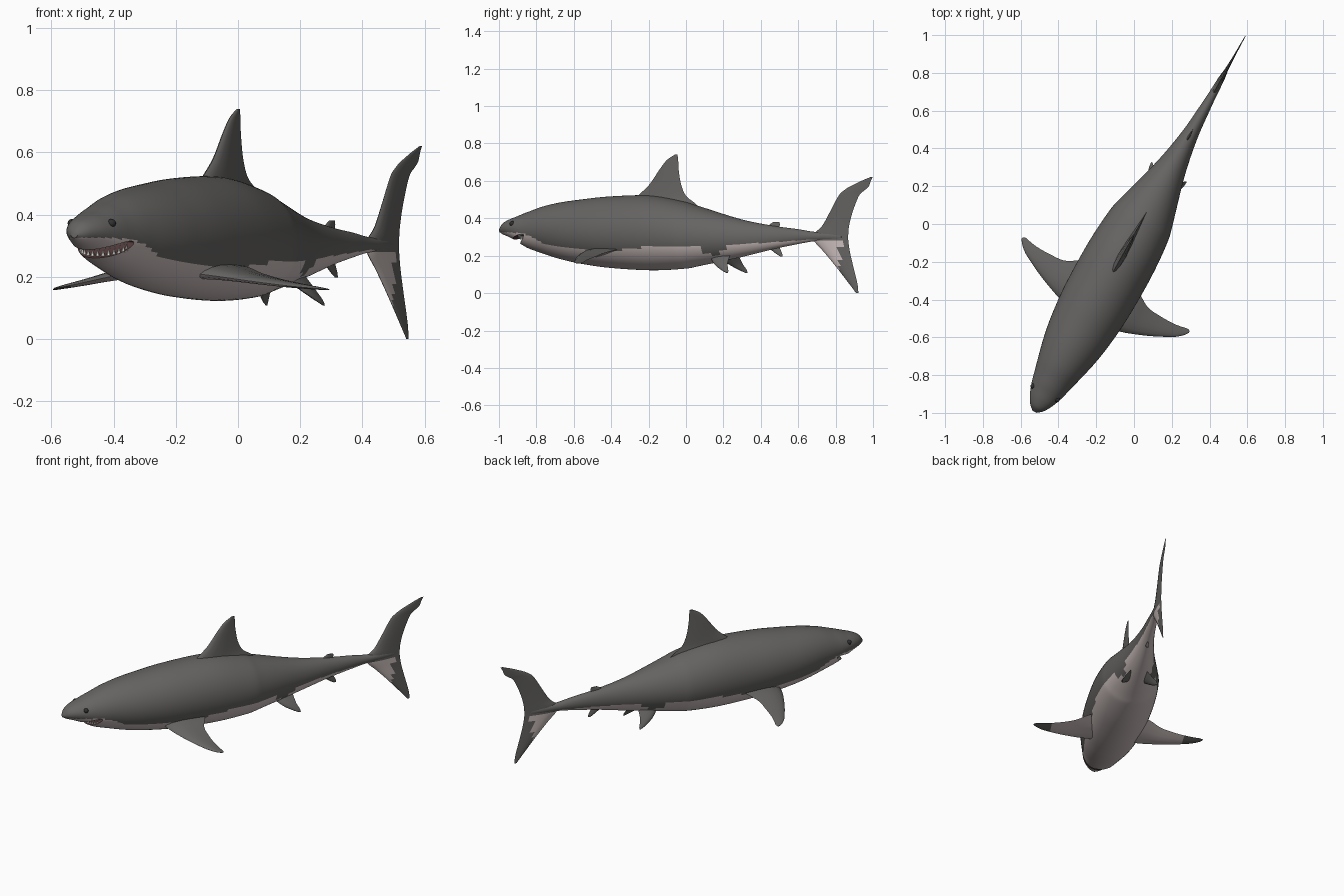
import bpy, bmesh, math
from mathutils import Vector, Matrix

if "Cube" in bpy.data.objects:
    bpy.data.objects.remove(bpy.data.objects["Cube"])

# Local frame: X across the body, Y from nose to tail, Z up; then the whole fish is turned
PLACE = Matrix.Translation((0.024, -0.013, 0)) @ Matrix.Rotation(math.radians(-29.3), 4, 'Z')


def mat(name, rgb):
    m = bpy.data.materials.new(name)
    m.diffuse_color = (*rgb, 1)
    m.use_nodes = True
    m.node_tree.nodes["Principled BSDF"].inputs["Base Color"].default_value = m.diffuse_color
    return m


GREY = mat("back grey", (0.13, 0.127, 0.122))
PALE = mat("belly pale", (0.60, 0.52, 0.51))
MOUTH = mat("mouth dark", (0.09, 0.045, 0.045))
TOOTH = mat("tooth white", (0.75, 0.73, 0.68))
EYE = mat("eye black", (0.03, 0.03, 0.03))


def finish(bm, name, mats, rule=None, angle=40):
    """Turn a bmesh into a placed, smooth-shaded object, coloured by a rule."""
    bmesh.ops.recalc_face_normals(bm, faces=bm.faces)
    bm.normal_update()
    if rule:
        for f in bm.faces:
            f.material_index = rule(f.calc_center_median(), f.normal)
    me = bpy.data.meshes.new(name)
    bm.to_mesh(me)
    bm.free()
    for m in mats:
        me.materials.append(m)
    ob = bpy.data.objects.new(name, me)
    bpy.context.collection.objects.link(ob)
    ob.matrix_world = PLACE
    smooth(ob, angle)
    return ob


def smooth(ob, angle):
    bpy.ops.object.select_all(action='DESELECT')
    ob.select_set(True)
    bpy.context.view_layer.objects.active = ob
    bpy.ops.object.shade_smooth_by_angle(angle=math.radians(angle))


def spline(rows, n):
    """Catmull-Rom through rows of numbers, n steps per span."""
    rows = [Vector(r) for r in rows]
    out = []
    for i in range(len(rows) - 1):
        b, c = rows[i], rows[i + 1]
        a = rows[i - 1] if i else b * 2 - c
        d = rows[i + 2] if i + 2 < len(rows) else c * 2 - b
        for k in range(n):
            t = k / n
            out.append(0.5 * (2 * b + (c - a) * t + (2 * a - 5 * b + 4 * c - d) * t * t
                              + (3 * b - a - 3 * c + d) * t ** 3))
    return out + [rows[-1]]


def loft(rings):
    bm = bmesh.new()
    vs = [[bm.verts.new(p) for p in r] for r in rings]
    n = len(vs[0])
    for a, b in zip(vs, vs[1:]):
        for i in range(n):
            bm.faces.new((a[i], a[(i + 1) % n], b[(i + 1) % n], b[i]))
    bm.faces.new(vs[0])
    bm.faces.new(vs[-1])
    return bm


def lerp(table, x):
    for (x0, y0), (x1, y1) in zip(table, table[1:]):
        if x <= x1:
            return y0 + (y1 - y0) * max(0, x - x0) / (x1 - x0)
    return table[-1][1]


# Body: position, top, bottom, half width
BODY = [(-1.125, .345, .325, .012), (-1.10, .375, .312, .04), (-1.06, .395, .298, .065),
        (-1.01, .412, .275, .085), (-.97, .427, .252, .097), (-.93, .44, .234, .107),
        (-.85, .465, .210, .128), (-.75, .485, .182, .152), (-.63, .50, .158, .172),
        (-.45, .517, .135, .188), (-.2, .522, .122, .19), (0, .49, .13, .175),
        (.1, .462, .146, .152), (.35, .395, .192, .083), (.55, .36, .235, .045),
        (.7, .342, .262, .03), (.8, .328, .277, .022), (.9, .325, .28, .016),
        (.97, .315, .285, .006)]
# Height of the line between back and belly colours
LINE = [(-1.13, .325), (-1.0, .325), (-.885, .31), (-.78, .258), (-.57, .235), (-.3, .23),
        (-.165, .246), (.17, .247), (.21, .2), (.27, .2), (.3, .255), (.4, .262),
        (.8, .287), (1, .28)]
rings = []
for y, top, bot, w in spline(BODY, 6):
    c, h = (top + bot) / 2, (top - bot) / 2
    rings.append([(w * math.cos(a), y, c + h * math.sin(a))
                  for a in (2 * math.pi * i / 72 for i in range(72))])
body = finish(loft(rings), "body", [GREY, PALE, MOUTH],
              lambda c, n: 1 if c.z < lerp(LINE, c.y) else 0)

# Mouth opening cut under the snout
TILT = math.radians(22)
bm = bmesh.new()
bmesh.ops.create_uvsphere(bm, u_segments=48, v_segments=24, radius=1,
                          matrix=Matrix.Translation((0, -1.0, .278)) @ Matrix.Rotation(TILT, 4, 'X')
                          @ Matrix.Diagonal((.2, .10, .022, 1)))
cutter = finish(bm, "mouth_cutter", [GREY, PALE, MOUTH], lambda c, n: 2)
cutter.hide_render = True
mod = body.modifiers.new("mouth", 'BOOLEAN')
mod.operation, mod.solver, mod.object = 'DIFFERENCE', 'EXACT', cutter
bpy.context.view_layer.update()
bpy.context.view_layer.objects.active = body
bpy.ops.object.modifier_apply(modifier=mod.name)
bpy.data.objects.remove(cutter)
smooth(body, 40)

# Teeth in two arcs
bm = bmesh.new()
for up, depth, wide, count in ((1, .072, .092, 15), (-1, .052, .086, 13)):
    for i in range(count):
        a = math.radians(-78 + 156 * i / (count - 1))
        y = -.92 - depth * math.cos(a)
        z = .278 + math.tan(TILT) * (y + 1.0) + up * .012
        bmesh.ops.create_cone(bm, cap_ends=True, segments=6, radius1=.007, radius2=0, depth=.022,
                              matrix=Matrix.Translation((wide * math.sin(a), y, z))
                              @ Matrix.Rotation(math.pi if up > 0 else 0, 4, 'X'))
finish(bm, "teeth", [TOOTH], angle=20)

# Eyes
for side, label in ((-1, "right"), (1, "left")):
    bm = bmesh.new()
    bmesh.ops.create_uvsphere(bm, u_segments=16, v_segments=10, radius=.014,
                              matrix=Matrix.Translation((side * .073, -1.01, .372)))
    finish(bm, label + "_eye", [EYE])

FOIL = [(0, 0), (.04, .45), (.15, .85), (.35, 1), (.6, .75), (.85, .3), (1, 0)]


def fin(name, rows, axis, side=1, rule=None):
    """Rows: lead y, trail y, x, lead z, trail z, thickness. Axis is the thin direction."""
    rings = []
    for y0, y1, x, z0, z1, th in spline(rows, 5):
        a, b = Vector((x * side, y0, z0)), Vector((x * side, y1, z1))
        off = Vector((axis[0] * side, axis[1], axis[2])).normalized() * max(th, .002) / 2
        rings.append([a.lerp(b, t) + off * h for t, h in FOIL]
                     + [a.lerp(b, t) - off * h for t, h in FOIL[-2:0:-1]])
    return finish(loft(rings), name, [GREY, PALE], rule)


def upright(name, rows, rule=None):
    fin(name, [(a, b, 0, z, z, t) for z, a, b, t in rows], (1, 0, 0), rule=rule)


# Fins on the centre line: height, lead, trail, thickness
upright("dorsal_fin", [(.42, -.32, .13, .06), (.48, -.315, .07, .05), (.52, -.28, .015, .042),
                       (.58, -.21, -.015, .032), (.66, -.148, -.03, .022), (.71, -.104, -.033, .014),
                       (.74, -.055, -.037, .006)])
upright("second_dorsal_fin", [(.34, .50, .585, .016), (.365, .525, .59, .011), (.38, .55, .588, .005)])
upright("anal_fin", [(.25, .51, .585, .016), (.215, .56, .603, .011), (.197, .59, .608, .005)])
upright("tail_fin", [(0, 1.058, 1.072, .004), (.05, 1.015, 1.066, .009), (.144, .932, 1.04, .016),
                     (.22, .86, 1.02, .022), (.28, .80, 1.01, .03), (.32, .805, 1.01, .03),
                     (.36, .85, 1.015, .024), (.43, .895, 1.035, .018), (.52, .95, 1.075, .012),
                     (.55, .985, 1.11, .01), (.57, 1.02, 1.135, .008), (.60, 1.09, 1.148, .006),
                     (.62, 1.145, 1.16, .003)],
        lambda c, n: 1 if .1 < c.z < .275 and c.y < .965 else 0)

# Paired fins
PECTORAL = [(-.55, -.28, .08, .215, .245, .06), (-.535, -.31, .18, .203, .232, .042),
            (-.51, -.35, .255, .192, .212, .03), (-.476, -.358, .337, .18, .192, .022),
            (-.44, -.358, .41, .17, .178, .016), (-.415, -.352, .455, .165, .169, .012),
            (-.385, -.345, .49, .161, .162, .008), (-.362, -.35, .507, .159, .159, .004)]
PELVIC = [(.18, .31, .04, .20, .21, .028), (.235, .315, .08, .153, .16, .018),
          (.29, .33, .1, .122, .125, .01), (.322, .333, .106, .108, .108, .004)]
for side, label in ((-1, "right"), (1, "left")):
    fin(label + "_pectoral_fin", PECTORAL, (.2, 0, 1), side,
        lambda c, n: 1 if n.z < -.2 and abs(c.x) < .4 else 0)
    fin(label + "_pelvic_fin", PELVIC, (1, 0, .6), side)
